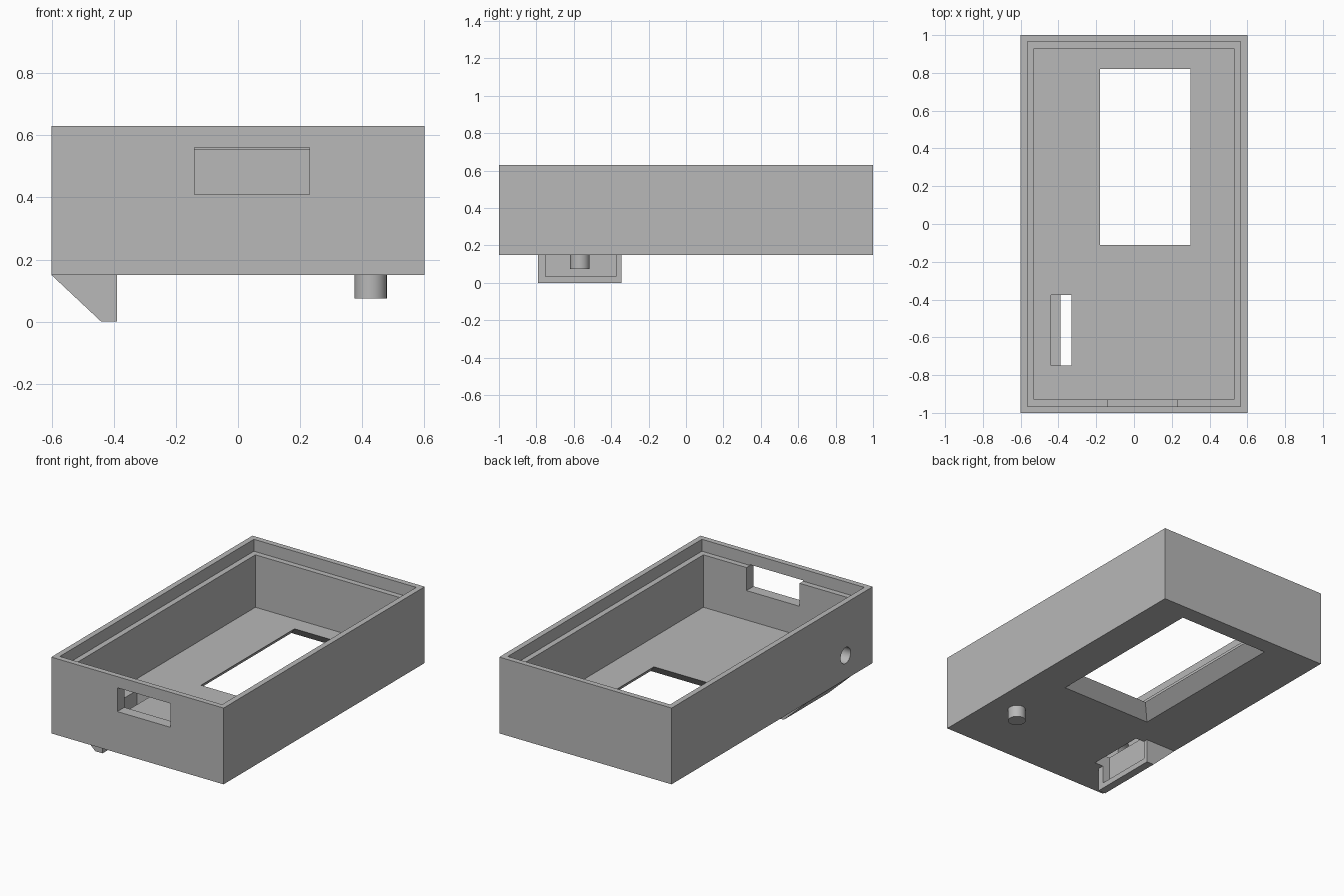
import bpy, bmesh
from math import radians
from mathutils import Matrix, Vector

cube = bpy.data.objects.get("Cube")
if cube:
    bpy.data.objects.remove(cube, do_unlink=True)

grey = bpy.data.materials.new("plain grey")
grey.use_nodes = True
colour = (0.48, 0.48, 0.48, 1)
grey.diffuse_color = colour
grey.node_tree.nodes["Principled BSDF"].inputs["Base Color"].default_value = colour


def make(name, bm):
    bmesh.ops.recalc_face_normals(bm, faces=bm.faces[:])
    mesh = bpy.data.meshes.new(name)
    bm.to_mesh(mesh)
    bm.free()
    mesh.materials.append(grey)
    ob = bpy.data.objects.new(name, mesh)
    bpy.context.collection.objects.link(ob)
    return ob


def box(name, x, y, z, flare=0):
    """Box from ranges; flare widens its lower end on every side."""
    bm = bmesh.new()
    bmesh.ops.create_cube(bm, size=1)
    for v in bm.verts:
        low = v.co.z < 0
        for i, span in enumerate((x, y, z)):
            side = 1 if v.co[i] > 0 else -1
            v.co[i] = span[side > 0] + (side * flare if low and i < 2 else 0)
    return make(name, bm)


def cylinder(name, centre, radius, depth, axis="Z"):
    bm = bmesh.new()
    turn = Matrix.Rotation(radians(90), 4, "Y") if axis == "X" else Matrix()
    bmesh.ops.create_cone(bm, cap_ends=True, segments=48, radius1=radius, radius2=radius,
                          depth=depth, matrix=Matrix.Translation(centre) @ turn)
    return make(name, bm)


def cut(ob, cutters):
    """Subtract each cutter, keep the result as a plain mesh."""
    for c in cutters:
        mod = ob.modifiers.new("cut", "BOOLEAN")
        mod.operation, mod.solver, mod.object = "DIFFERENCE", "EXACT", c
    graph = bpy.context.evaluated_depsgraph_get()
    mesh = bpy.data.meshes.new_from_object(ob.evaluated_get(graph))
    ob.modifiers.clear()
    ob.data = mesh


# Open tray: outer block, cavity and stepped rim for a lid
tray = box("tray", (-0.6, 0.6), (-1, 1), (0.15, 0.63))
cavity = box("cavity_cutter", (-0.53, 0.53), (-0.93, 0.93), (0.225, 0.75))
rebate = box("rim_step_cutter", (-0.565, 0.565), (-0.965, 0.965), (0.555, 0.7))

# Openings: front port, flared floor window, cable hole and latch slot
port = box("port_cutter", (-0.14, 0.23), (-1.1, -0.9), (0.41, 0.56))
rise = 0.02  # overshoot past both floor faces, keeping the 45 degree slope
window = box("window_cutter", (-0.18 + rise, 0.3 - rise), (-0.11 + rise, 0.82 - rise),
             (0.15 - rise, 0.225 + rise), flare=0.075 + 2 * rise)
hole = cylinder("hole_cutter", Vector((-0.56, -0.73, 0.3)), 0.05, 0.2, "X")
slot = box("slot_cutter", (-0.44, -0.33), (-0.75, -0.375), (0.035, 0.3))
cut(tray, (cavity, rebate, port, window, hole, slot))

# Sloped scoop under the slot
bm = bmesh.new()
profile = [(-0.6, 0.15), (-0.44, 0), (-0.39, 0), (-0.39, 0.15)]
face = bm.faces.new([bm.verts.new((x, -0.79, z)) for x, z in profile])
side = bmesh.ops.extrude_face_region(bm, geom=[face])
bmesh.ops.translate(bm, vec=(0, 0.445, 0),
                    verts=[g for g in side["geom"] if isinstance(g, bmesh.types.BMVert)])
scoop = make("scoop", bm)
cut(scoop, (slot,))

# Round peg under the floor
peg = cylinder("peg", Vector((0.427, -0.567, 0.1175)), 0.052, 0.085)

for c in (cavity, rebate, port, window, hole, slot):
    bpy.data.objects.remove(c, do_unlink=True)

bpy.ops.object.select_all(action="DESELECT")
for ob in (tray, scoop, peg):
    ob.select_set(True)
bpy.context.view_layer.objects.active = tray
bpy.ops.object.shade_smooth_by_angle(angle=radians(30))
